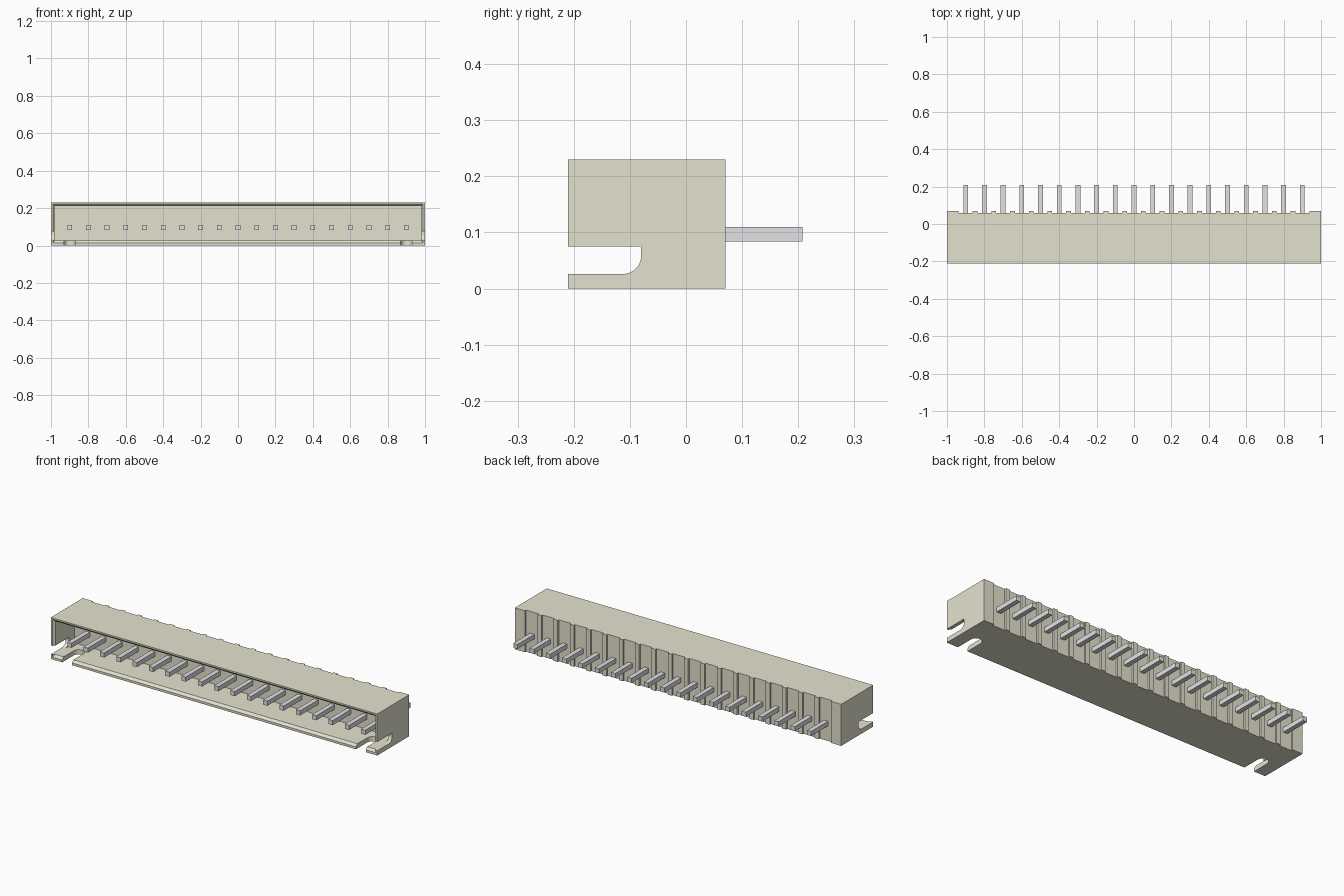
import bpy, bmesh, math
from mathutils import Vector

cube = bpy.data.objects.get("Cube")
if cube:
    bpy.data.objects.remove(cube, do_unlink=True)


def material(name, rgb):
    m = bpy.data.materials.new(name)
    m.use_nodes = True
    m.diffuse_color = (*rgb, 1)
    m.node_tree.nodes["Principled BSDF"].inputs["Base Color"].default_value = (*rgb, 1)
    return m


IVORY = material("ivory plastic", (0.777, 0.768, 0.624))
METAL = material("pale metal", (0.76, 0.76, 0.78))


def finish(name, bm, mat):
    bmesh.ops.recalc_face_normals(bm, faces=bm.faces)
    me = bpy.data.meshes.new(name)
    bm.to_mesh(me)
    bm.free()
    me.materials.append(mat)
    ob = bpy.data.objects.new(name, me)
    bpy.context.collection.objects.link(ob)
    return ob


def prism(name, outline, offset, mat=IVORY):
    """Extrude a closed outline of 3D points along an offset."""
    bm = bmesh.new()
    face = bm.faces.new([bm.verts.new(p) for p in outline])
    ext = bmesh.ops.extrude_face_region(bm, geom=[face])
    moved = [v for v in ext["geom"] if isinstance(v, bmesh.types.BMVert)]
    bmesh.ops.translate(bm, verts=moved, vec=Vector(offset))
    return finish(name, bm, mat)


def loft(name, rings):
    """Join matching four-sided rings into a closed solid."""
    bm = bmesh.new()
    loops = [[bm.verts.new(p) for p in r] for r in rings]
    for a, b in zip(loops, loops[1:]):
        for i in range(4):
            bm.faces.new((a[i], a[(i + 1) % 4], b[(i + 1) % 4], b[i]))
    bm.faces.new(loops[0])
    bm.faces.new(loops[-1])
    return finish(name, bm, IVORY)


def cut(target, cutter):
    cutter.hide_render = True
    mod = target.modifiers.new("cut", "BOOLEAN")
    mod.operation = "DIFFERENCE"
    mod.solver = "EXACT"
    mod.object = cutter
    bpy.context.view_layer.objects.active = target
    bpy.ops.object.modifier_apply(modifier=mod.name)
    bpy.data.objects.remove(cutter, do_unlink=True)


PITCH, PINS = 0.1, 19
FRONT, BACK, GROOVE, INNER, SLOT = -0.21, 0.07, 0.06, -0.03, -0.08
HEIGHT = 0.23
pin_x = [(i - (PINS - 1) / 2) * PITCH for i in range(PINS)]

# Housing plan: the rear edge is grooved behind every pin, ribs between
plan = [(-1, FRONT), (1, FRONT), (1, BACK)]
for x in reversed(pin_x):
    half = PITCH / 2 - 0.0125
    plan += [(x + half, BACK), (x + half, GROOVE), (x - half, GROOVE), (x - half, BACK)]
plan.append((-1, BACK))
housing = prism("housing", [(x, y, 0) for x, y in plan], (0, 0, HEIGHT))


# Open front cavity with a chamfered mouth
def ring(y, x, z0, z1):
    return [(-x, y, z0), (x, y, z0), (x, y, z1), (-x, y, z1)]


cut(housing, loft("cavity_cutter", [
    ring(FRONT - 0.01, 0.99, 0.013, 0.222),
    ring(FRONT, 0.99, 0.013, 0.222),
    ring(FRONT + 0.012, 0.98, 0.026, 0.210),
    ring(INNER, 0.98, 0.026, 0.210)]))

# Slots in the end walls (rounded lower corner) and in the floor (rounded end)
r = 0.032
corner = [(SLOT - r + r * math.cos(a), 0.026 + r - r * math.sin(a))
          for a in [math.radians(10 * i) for i in range(10)]]
side = [(FRONT - 0.02, 0.075), (SLOT, 0.075)] + corner + [(FRONT - 0.02, 0.026)]
w = 0.03
arc = [(w * math.cos(a), SLOT - w + w * math.sin(a))
       for a in [math.radians(15 * i) for i in range(13)]]
floor = [(w, FRONT - 0.02)] + arc + [(-w, FRONT - 0.02)]
for s in (-1, 1):
    cut(housing, prism("end_slot_cutter", [(s * 0.97, y, z) for y, z in side], (s * 0.06, 0, 0)))
    cut(housing, prism("floor_slot_cutter", [(s * 0.9 + x, y, -0.02) for x, y in floor], (0, 0, 0.06)))

# Row of square contact pins
p, zc = 0.0128, 0.0965
for i, x in enumerate(pin_x):
    square = [(x - p, -0.19, zc - p), (x + p, -0.19, zc - p),
              (x + p, -0.19, zc + p), (x - p, -0.19, zc + p)]
    prism(f"pin_{i + 1}", square, (0, 0.398, 0), METAL)
